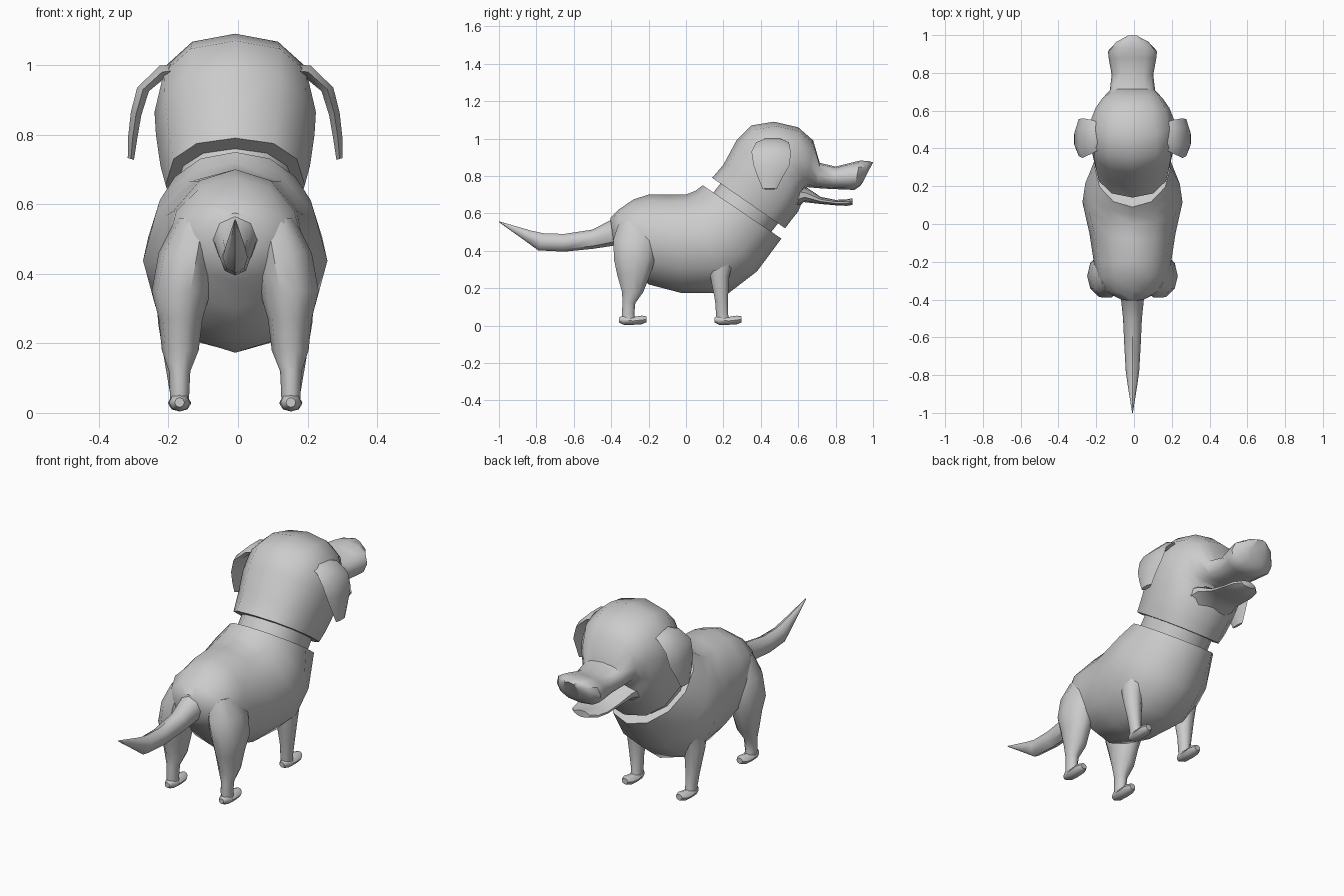
import bpy, bmesh, math
from mathutils import Vector

CX = -0.008  # the model leans very slightly to one side


def loft(name, rings):
    """Skin a list of equal-length closed rings and cap both ends."""
    bm = bmesh.new()
    vs = [[bm.verts.new(p) for p in r] for r in rings]
    n = len(vs[0])
    for a, b in zip(vs, vs[1:]):
        for i in range(n):
            j = (i + 1) % n
            bm.faces.new((a[i], a[j], b[j], b[i]))
    bm.faces.new(vs[0])
    bm.faces.new(vs[-1])
    bmesh.ops.recalc_face_normals(bm, faces=bm.faces)
    me = bpy.data.meshes.new(name)
    bm.to_mesh(me)
    bm.free()
    ob = bpy.data.objects.new(name, me)
    bpy.context.collection.objects.link(ob)
    return ob


def power(v, p):
    return math.copysign(abs(v) ** p, v)


def slice_ring(yt, zt, yb, zb, w, n=12, p=1.0):
    """Ring spanning a top and a bottom point in the side view, half width w."""
    t, b = Vector((CX, yt, zt)), Vector((CX, yb, zb))
    c, h = (t + b) / 2, (t - b) / 2
    return [c + h * power(math.cos(a), p) + Vector((w * power(math.sin(a), p), 0, 0))
            for a in (2 * math.pi * i / n for i in range(n))]


def flat_ring(x, y, z, rx, ry, n=10):
    return [(x + rx * math.cos(a), y + ry * math.sin(a), z)
            for a in (2 * math.pi * i / n for i in range(n))]


def body_loft(name, rows, n=12, p=1.0):
    return loft(name, [slice_ring(*r, n=n, p=p) for r in rows])


# Torso from the slanted chest opening to the rump
body_loft("torso", [
    (0.09, 0.75, 0.51, 0.465, 0.20), (0.05, 0.72, 0.38, 0.29, 0.25),
    (0.0, 0.70, 0.23, 0.175, 0.265), (-0.08, 0.70, -0.02, 0.173, 0.228),
    (-0.2, 0.70, -0.2, 0.22, 0.205), (-0.28, 0.675, -0.27, 0.30, 0.195),
    (-0.36, 0.62, -0.345, 0.38, 0.155), (-0.405, 0.575, -0.385, 0.43, 0.07)])

# Neck, recessed between torso and head
body_loft("neck", [(0.13, 0.69, 0.44, 0.48, 0.17), (0.20, 0.78, 0.51, 0.57, 0.17)], p=0.9)

# Skull and upper muzzle as one form
body_loft("head", [
    (0.14, 0.79, 0.53, 0.52, 0.20), (0.20, 0.86, 0.56, 0.56, 0.215),
    (0.27, 0.99, 0.60, 0.61, 0.228), (0.35, 1.07, 0.62, 0.66, 0.232),
    (0.47, 1.09, 0.625, 0.69, 0.222), (0.60, 1.06, 0.63, 0.72, 0.195),
    (0.68, 0.99, 0.65, 0.74, 0.16), (0.715, 0.87, 0.70, 0.735, 0.12),
    (0.80, 0.85, 0.78, 0.73, 0.11), (0.88, 0.87, 0.86, 0.727, 0.125),
    (0.93, 0.882, 0.90, 0.725, 0.13), (0.975, 0.88, 0.93, 0.745, 0.095),
    (1.0, 0.873, 0.945, 0.765, 0.045)], p=0.85)

# Open lower jaw
body_loft("lower_jaw", [
    (0.55, 0.78, 0.57, 0.61, 0.15), (0.65, 0.735, 0.63, 0.66, 0.13),
    (0.72, 0.688, 0.72, 0.65, 0.105), (0.80, 0.672, 0.80, 0.643, 0.095),
    (0.86, 0.675, 0.86, 0.64, 0.08), (0.89, 0.68, 0.89, 0.645, 0.045)], n=10)

# Tail, curving up to a point
body_loft("tail", [
    (-0.32, 0.62, -0.32, 0.44, 0.09), (-0.41, 0.56, -0.40, 0.425, 0.06),
    (-0.50, 0.513, -0.50, 0.41, 0.05), (-0.65, 0.49, -0.65, 0.395, 0.043),
    (-0.76, 0.493, -0.79, 0.402, 0.036), (-0.83, 0.508, -0.87, 0.46, 0.026),
    (-0.999, 0.557, -1.0, 0.553, 0.002)], n=8)

# Paired parts
front_leg = [(0.16, 0.19, 0.42, 0.07, 0.09), (0.17, 0.18, 0.26, 0.052, 0.052),
             (0.165, 0.19, 0.13, 0.035, 0.036), (0.16, 0.193, 0.06, 0.028, 0.034),
             (0.16, 0.20, 0.02, 0.027, 0.036)]
hind_leg = [(0.11, -0.27, 0.56, 0.06, 0.09), (0.135, -0.27, 0.46, 0.085, 0.125),
            (0.155, -0.275, 0.35, 0.085, 0.115), (0.157, -0.28, 0.27, 0.063, 0.092),
            (0.158, -0.285, 0.18, 0.053, 0.06), (0.16, -0.305, 0.12, 0.031, 0.036),
            (0.16, -0.31, 0.06, 0.028, 0.035), (0.16, -0.305, 0.02, 0.027, 0.036)]
paw = [(-0.055, 0.03, 0.014, 0.014), (-0.03, 0.03, 0.03, 0.026),
       (0.02, 0.025, 0.032, 0.021), (0.065, 0.03, 0.033, 0.023),
       (0.09, 0.033, 0.018, 0.016)]
# Ear sections: centre x, z, back y, front y, half thickness
ear = [(0.16, 0.985, 0.40, 0.53, 0.018), (0.21, 0.98, 0.375, 0.55, 0.018),
       (0.265, 0.93, 0.35, 0.56, 0.017), (0.285, 0.86, 0.36, 0.555, 0.015),
       (0.295, 0.79, 0.385, 0.515, 0.013), (0.30, 0.73, 0.41, 0.485, 0.009)]

for side, s in (("right", 1), ("left", -1)):
    for label, rows, py in (("front", front_leg, 0.208), ("hind", hind_leg, -0.302)):
        loft(f"{label}_leg_{side}", [flat_ring(CX + s * x, y, z, rx, ry)
                                     for x, y, z, rx, ry in rows])
        # Paw lofted from heel to toes
        loft(f"{label}_paw_{side}", [
            [(CX + s * 0.16 + rx * math.cos(a), py + dy, z + rz * math.sin(a))
             for a in (2 * math.pi * i / 8 for i in range(8))]
            for dy, z, rx, rz in paw])
    # Ear: thin flattened hexagons following a drooping path
    rings = []
    for x, z, y0, y1, t in ear:
        d = (y1 - y0) * 0.25
        tx, tz = (t * 0.4, t) if z > 0.95 else (t, t * 0.3)
        rings.append([(CX + s * (x + k * tx), y, z + k * tz) for k, y in
                      ((0, y0), (1, y0 + d), (1, y1 - d), (0, y1),
                       (-1, y1 - d), (-1, y0 + d))])
    loft(f"ear_{side}", rings)

# Smooth shading with the rims kept sharp
for ob in bpy.context.collection.objects:
    ob.select_set(True)
    bpy.context.view_layer.objects.active = ob
bpy.ops.object.shade_smooth_by_angle(angle=math.radians(45))
